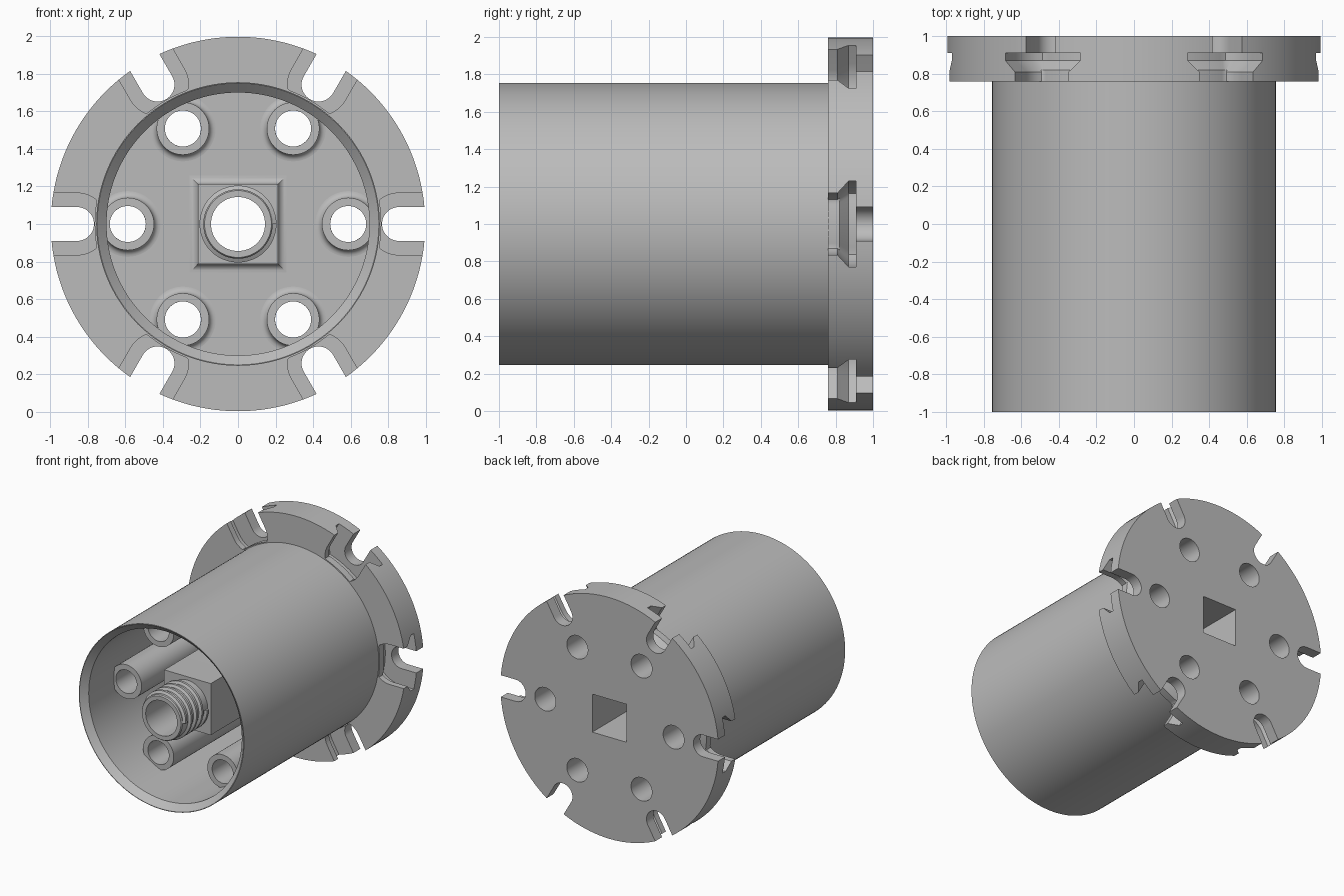
import bpy, bmesh
from math import sin, cos, pi, tau, sqrt, radians, hypot

if "Cube" in bpy.data.objects:
    bpy.data.objects.remove(bpy.data.objects["Cube"], do_unlink=True)

grey = bpy.data.materials.new("plain_grey")
grey.use_nodes = True
COLOUR = (0.5, 0.5, 0.5, 1)
grey.diffuse_color = COLOUR
grey.node_tree.nodes["Principled BSDF"].inputs["Base Color"].default_value = COLOUR

AXIS_Z = 1.0      # height of the main axis
FLOOR = 0.76      # front plane of the flange
BOSS_R = 0.587    # bolt circle
SIXTHS = [k * tau / 6 for k in range(6)]


def make(name, bm):
    bmesh.ops.remove_doubles(bm, verts=bm.verts, dist=1e-5)
    bmesh.ops.recalc_face_normals(bm, faces=bm.faces)
    me = bpy.data.meshes.new(name)
    bm.to_mesh(me)
    bm.free()
    me.materials.append(grey)
    ob = bpy.data.objects.new(name, me)
    bpy.context.collection.objects.link(ob)
    return ob


def loft(name, rings, closed=False):
    """Skin a list of equal rings; cap the ends or join last to first."""
    bm = bmesh.new()
    vs = [[bm.verts.new(p) for p in ring] for ring in rings]
    n = len(vs[0])
    pairs = list(zip(vs, vs[1:])) + ([(vs[-1], vs[0])] if closed else [])
    for a, b in pairs:
        for i in range(n):
            j = (i + 1) % n
            bm.faces.new((a[i], a[j], b[j], b[i]))
    if not closed:
        bm.faces.new(vs[0])
        bm.faces.new(vs[-1])
    return make(name, bm)


def lathe(name, profile, segs, centre=(0, 0), closed=True):
    """Revolve (radius, y) points round the y axis; 4 segments give a square."""
    k, turn = (sqrt(2), pi / 4) if segs == 4 else (1, 0)
    rings = [[(centre[0] + k * r * cos(turn + tau * i / segs), y,
               AXIS_Z + centre[1] + k * r * sin(turn + tau * i / segs))
              for i in range(segs)] for r, y in profile]
    return loft(name, rings, closed)


def rod(name, r, y0, y1, segs, centre=(0, 0)):
    return lathe(name, [(r, y0), (r, y1)], segs, centre, closed=False)


def cut(target, cutter):
    cutter.hide_render = True
    mod = target.modifiers.new("cut", 'BOOLEAN')
    mod.operation = 'DIFFERENCE'
    mod.solver = 'EXACT'
    mod.object = cutter
    bpy.context.view_layer.objects.active = target
    bpy.ops.object.modifier_apply(modifier=mod.name)
    bpy.data.objects.remove(cutter, do_unlink=True)


def fillet(r, size):
    """Concave foot running from the floor up to radius r."""
    return [(r + size * (1 - sin(radians(a))), FLOOR - size * (1 - cos(radians(a))))
            for a in range(0, 91, 15)]


def slot_ring(y, half, limit, angle):
    """Round-ended slot outline, held outside the given radius."""
    pts = [(1.2, half)]
    pts += [(0.857 - half * sin(a), half * cos(a)) for a in [pi * i / 24 for i in range(25)]]
    pts += [(1.2, -half)]
    ring = []
    for x, z in pts:
        s = max(1, limit / hypot(x, z))
        x, z = x * s, z * s
        ring.append((x * cos(angle) - z * sin(angle), y,
                     AXIS_Z + x * sin(angle) + z * cos(angle)))
    return ring


parts = []

# Flange with undercut edge slots, bolt holes and square drive hole
flange = rod("flange", 0.997, FLOOR, 1.0, 144)
SLOT = [(0.7, 0.165, 0.763), (0.81, 0.165, 0.763), (0.82, 0.176, 0.763),
        (0.87, 0.23, 0.71), (0.91, 0.23, 0.71), (0.91, 0.09, 0.763), (1.1, 0.09, 0.763)]
for a in SIXTHS:
    cut(flange, loft("slot_cutter", [slot_ring(y, h, lim, a) for y, h, lim in SLOT]))
    cut(flange, rod("hole_cutter", 0.096, 0.6, 1.1, 40, (BOSS_R * cos(a), BOSS_R * sin(a))))
cut(flange, rod("drive_cutter", 0.157, 0.6, 1.1, 4))
parts.append(flange)

# Main barrel with a chamfered mouth
parts.append(lathe("barrel", [(0.755, FLOOR), (0.755, -1), (0.75, -1),
                              (0.7, -0.95), (0.7, FLOOR)], 144))

# Six hollow screw bosses
for i, a in enumerate(SIXTHS):
    parts.append(lathe(f"screw_boss_{i + 1}",
                       [(0.096, FLOOR)] + fillet(0.14, 0.035) + [(0.14, -0.62), (0.096, -0.62)],
                       48, (BOSS_R * cos(a), BOSS_R * sin(a))))

# Hollow square block in the middle
block = lathe("square_block", [(0, -0.6), (0.157, -0.6), (0.157, FLOOR)]
              + fillet(0.213, 0.045) + [(0.213, -0.66), (0, -0.66)], 4, closed=False)
cut(block, rod("bore_cutter", 0.144, -0.8, -0.5, 64))
parts.append(block)

# Round neck with a helical thread
parts.append(lathe("neck", [(0.144, -0.66), (0.144, -1), (0.178, -1),
                            (0.185, -0.99), (0.185, -0.66)], 64))
TURNS, PITCH, STEPS = 4, 0.07, 48
rings = []
for i in range(TURNS * STEPS + 1):
    a, y = tau * i / STEPS, -0.965 + PITCH * i / STEPS
    rings.append([(r * cos(a), y + dy, AXIS_Z + r * sin(a)) for r, dy in
                  ((0.18, -0.024), (0.205, -0.01), (0.205, 0.01), (0.18, 0.024))])
parts.append(loft("neck_thread", rings))

# Smooth round surfaces, keep hard edges
bpy.ops.object.select_all(action='DESELECT')
for ob in parts:
    ob.select_set(True)
bpy.context.view_layer.objects.active = flange
bpy.ops.object.shade_smooth_by_angle(angle=radians(30))
